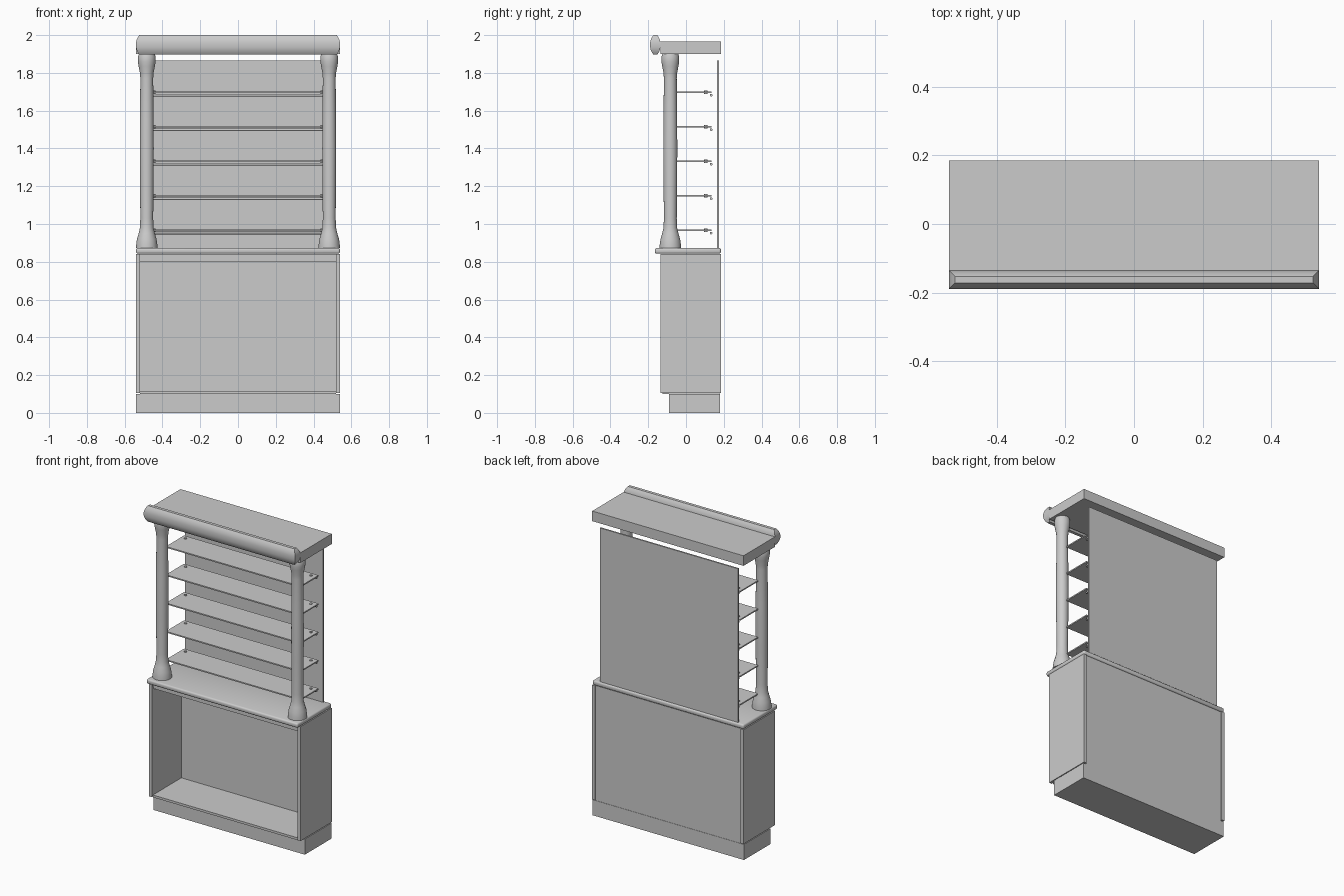
import bpy, bmesh, math

old = bpy.data.objects.get("Cube")
if old:
    bpy.data.objects.remove(old, do_unlink=True)

grey = bpy.data.materials.new("plain grey")
grey.use_nodes = True
grey.diffuse_color = (0.6, 0.6, 0.6, 1)
grey.node_tree.nodes["Principled BSDF"].inputs["Base Color"].default_value = (0.6, 0.6, 0.6, 1)


def finish(name, bm, smooth=None):
    bmesh.ops.recalc_face_normals(bm, faces=bm.faces)
    mesh = bpy.data.meshes.new(name)
    bm.to_mesh(mesh)
    bm.free()
    mesh.materials.append(grey)
    ob = bpy.data.objects.new(name, mesh)
    bpy.context.collection.objects.link(ob)
    if smooth:
        bpy.ops.object.select_all(action='DESELECT')
        ob.select_set(True)
        bpy.context.view_layer.objects.active = ob
        bpy.ops.object.shade_smooth_by_angle(angle=math.radians(smooth))
    return ob


def box(name, x, y, z, bevel=0):
    """Box from (min, max) ranges."""
    bm = bmesh.new()
    bmesh.ops.create_cube(bm, size=1)
    for v in bm.verts:
        v.co = [r[0] if c < 0 else r[1] for c, r in zip(v.co, (x, y, z))]
    if bevel:
        bmesh.ops.bevel(bm, geom=bm.edges[:], offset=bevel, segments=3,
                        profile=0.5, affect='EDGES')
    return finish(name, bm, 40 if bevel else None)


def stack(name, rings, smooth):
    """Skin a list of closed rings with equal point counts."""
    bm = bmesh.new()
    loops = [[bm.verts.new(p) for p in ring] for ring in rings]
    n = len(loops[0])
    for a, b in zip(loops, loops[1:]):
        for i in range(n):
            j = (i + 1) % n
            bm.faces.new((a[i], a[j], b[j], b[i]))
    bm.faces.new(loops[0])
    bm.faces.new(loops[-1])
    return finish(name, bm, smooth)


def cylinder(name, centre, radius, length, along_x=False):
    x, y, z = centre
    rings = []
    for h in (-length / 2, length / 2):
        ring = []
        for i in range(12):
            a = math.tau * i / 12
            c, s = radius * math.cos(a), radius * math.sin(a)
            ring.append((x + h, y + c, z + s) if along_x else (x + c, y + s, z + h))
        rings.append(ring)
    return stack(name, rings, 40)


W = 0.54

# Lower cabinet, open at the front
box("plinth", (-W, W), (-0.09, 0.18), (0, 0.1))
for side, s in (("right", -1), ("left", 1)):
    box(side + "_side_panel", sorted((s * W, s * (W - 0.02))), (-0.135, 0.185), (0.105, 0.842))
box("cabinet_floor", (-0.52, 0.52), (-0.125, 0.178), (0.1, 0.115))
box("cabinet_back", (-0.52, 0.52), (0.165, 0.178), (0.115, 0.83))
box("cabinet_top", (-0.52, 0.52), (-0.125, 0.178), (0.815, 0.842))
box("front_rail", (-0.52, 0.52), (-0.12, -0.1), (0.8, 0.815))
box("counter", (-W, W), (-0.165, 0.185), (0.843, 0.873), 0.01)

# Turned columns: radius and height pairs
profile = [(0.057, 0.873), (0.056, 0.89), (0.052, 0.92), (0.043, 0.95), (0.036, 0.98),
           (0.034, 1.03), (0.036, 1.25), (0.037, 1.4), (0.036, 1.55), (0.034, 1.77),
           (0.036, 1.8), (0.043, 1.835), (0.047, 1.86), (0.047, 1.885), (0.042, 1.9)]
for side, s in (("right", -1), ("left", 1)):
    stack(side + "_column",
          [[(s * 0.483 + r * math.cos(math.tau * i / 32),
             -0.083 + r * math.sin(math.tau * i / 32), z) for i in range(32)]
           for r, z in profile], 40)

# Back panel and shelves
box("display_back", (-0.493, 0.493), (0.165, 0.175), (0.873, 1.865))
for k in range(5):
    z = 0.967 + k * 0.1825
    n = str(k + 1)
    box("shelf_" + n, (-0.48, 0.48), (-0.05, 0.135), (z - 0.004, z + 0.004))
    cylinder("shelf_rod_" + n, (0, 0.133, z - 0.015), 0.007, 0.94, True)
    for side, s in (("right", -1), ("left", 1)):
        cylinder(side + "_shelf_peg_" + n, (s * 0.447, 0.105, z), 0.009, 0.018)

# Canopy with cushion-shaped cornice
box("canopy", (-W, W), (-0.135, 0.185), (1.9, 1.965))
cushion = [(0.0175, 1.897), (0.009, 1.909), (0.003, 1.923), (0, 1.937),
           (0, 1.96), (0.003, 1.974), (0.009, 1.988), (0.0175, 2.0)]
stack("cornice", [[(d - W, d - 0.19, z), (W - d, d - 0.19, z),
                   (W - d, -0.135 - d, z), (d - W, -0.135 - d, z)] for d, z in cushion], 40)
